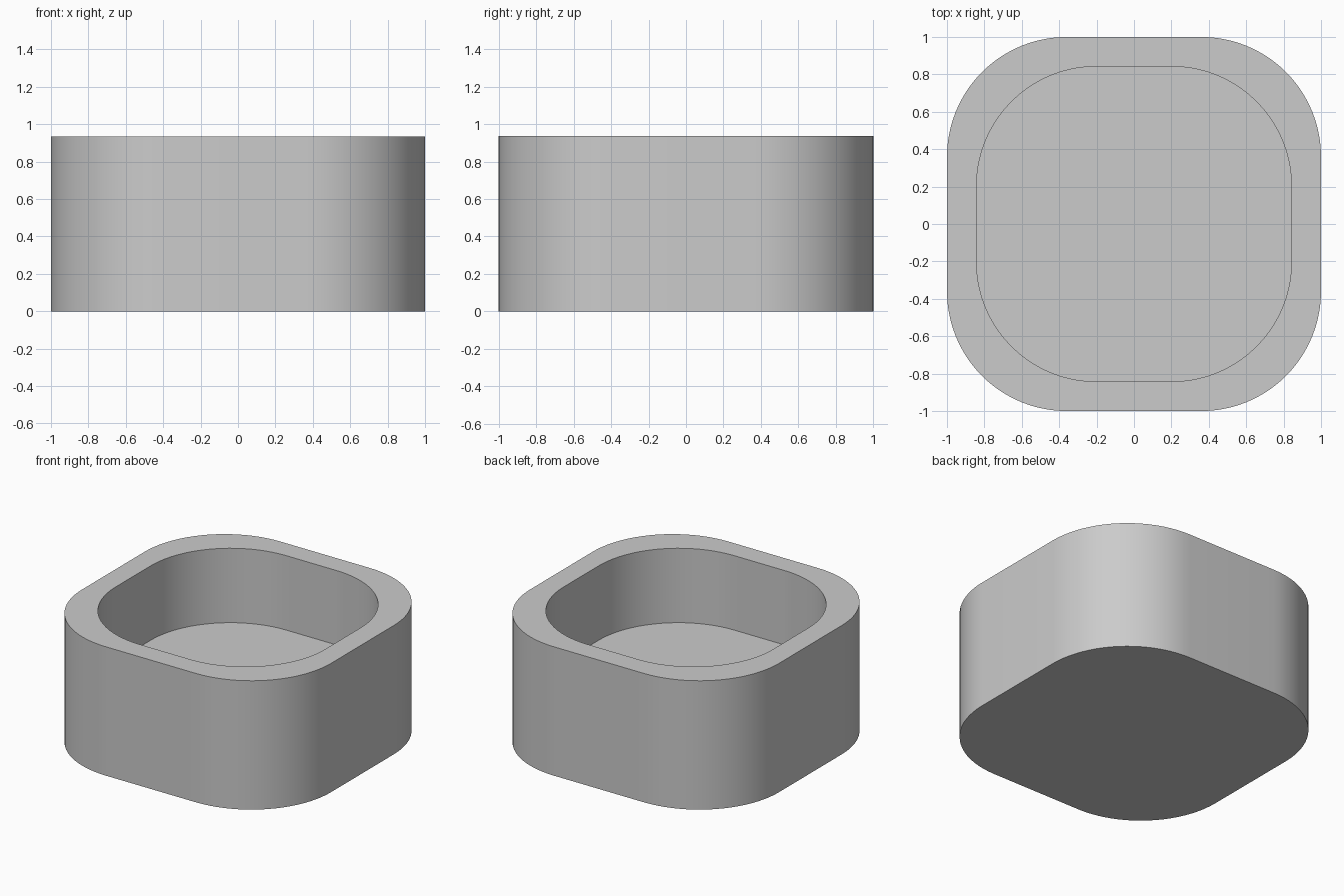
import bpy
import bmesh
from math import cos, sin, pi, radians

cube = bpy.data.objects.get("Cube")
if cube:
    bpy.data.objects.remove(cube, do_unlink=True)

HEIGHT, FLOOR = 0.935, 0.395
STEPS = 20  # segments per rounded corner

grey = bpy.data.materials.new("plain_grey")
grey.use_nodes = True
colour = (0.6, 0.6, 0.6, 1)
grey.diffuse_color = colour
grey.node_tree.nodes["Principled BSDF"].inputs["Base Color"].default_value = colour


def rounded_ring(bm, half, radius, z):
    """Rounded square outline, counter-clockwise."""
    c = half - radius
    ring = []
    for corner, (sx, sy) in enumerate([(1, 1), (-1, 1), (-1, -1), (1, -1)]):
        for i in range(STEPS + 1):
            a = (corner + i / STEPS) * pi / 2
            ring.append(bm.verts.new((sx * c + radius * cos(a), sy * c + radius * sin(a), z)))
    return ring


def bridge(bm, a, b):
    for i in range(len(a)):
        j = (i + 1) % len(a)
        bm.faces.new((a[i], a[j], b[j], b[i]))


# Open box: outer wall, flat rim, inner wall and raised floor
bm = bmesh.new()
rings = [
    rounded_ring(bm, 1.0, 0.64, 0),
    rounded_ring(bm, 1.0, 0.64, HEIGHT),
    rounded_ring(bm, 0.842, 0.64, HEIGHT),
    rounded_ring(bm, 0.842, 0.64, FLOOR),
]
for lower, upper in zip(rings, rings[1:]):
    bridge(bm, lower, upper)
bm.faces.new(rings[0][::-1])
bm.faces.new(rings[-1])
bmesh.ops.recalc_face_normals(bm, faces=bm.faces)

mesh = bpy.data.meshes.new("rounded_box")
bm.to_mesh(mesh)
bm.free()
mesh.materials.append(grey)
box = bpy.data.objects.new("rounded_box", mesh)
bpy.context.collection.objects.link(box)

bpy.ops.object.select_all(action="DESELECT")
box.select_set(True)
bpy.context.view_layer.objects.active = box
bpy.ops.object.shade_smooth_by_angle(angle=radians(30))
